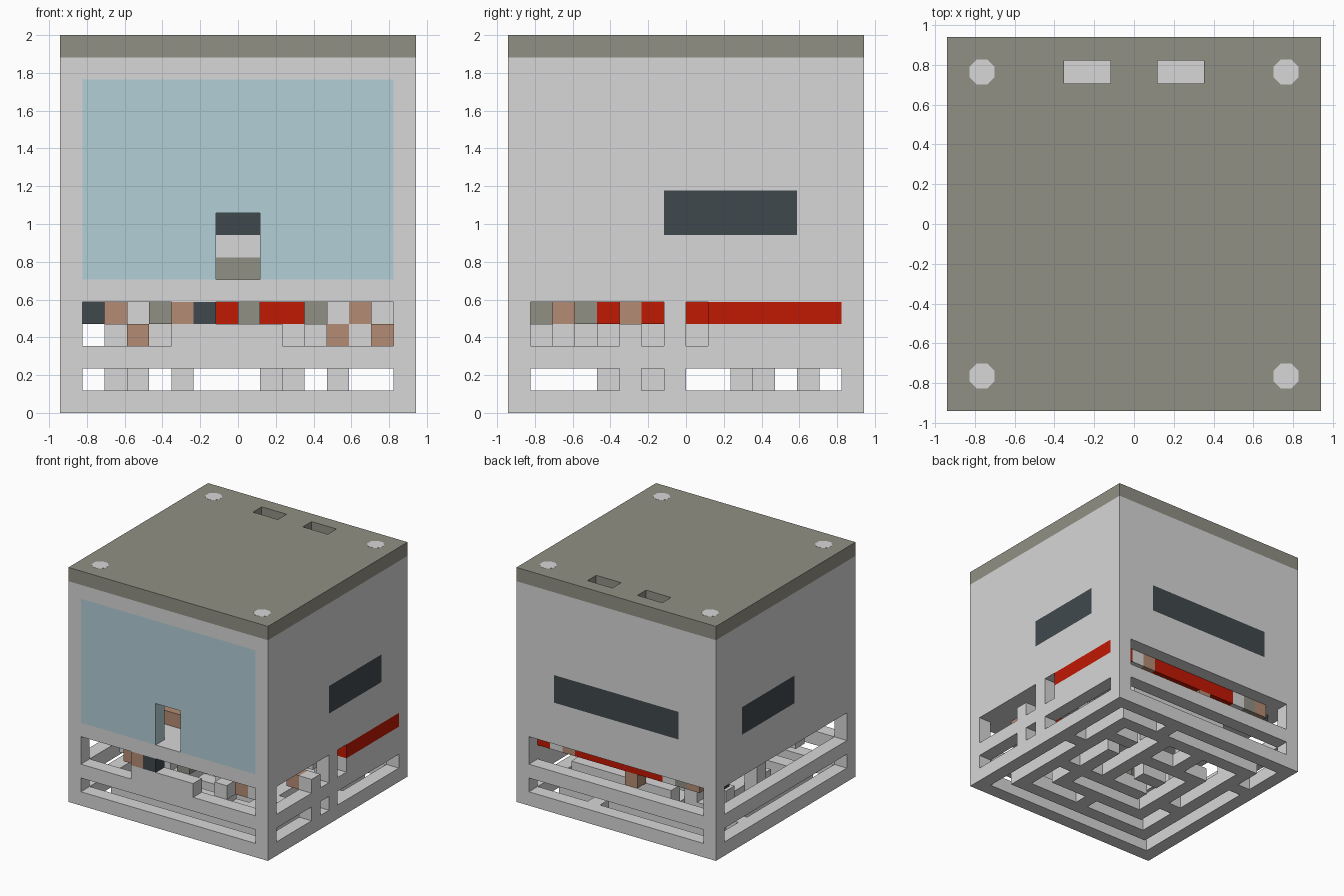
import bpy, bmesh, math
from itertools import product

if "Cube" in bpy.data.objects:
    bpy.data.objects.remove(bpy.data.objects["Cube"], do_unlink=True)

U = 2 / 17  # one block


def material(name, rgb):
    lin = [((c / 255 + 0.055) / 1.055) ** 2.4 for c in rgb] + [1]
    m = bpy.data.materials.new(name)
    m.use_nodes = True
    m.diffuse_color = lin
    m.node_tree.nodes["Principled BSDF"].inputs["Base Color"].default_value = lin
    return m


GREY = material("light grey", (215, 215, 215))
OLIVE = material("olive grey", (145, 144, 133))
TEAL = material("pale teal", (178, 207, 215))
DARK = material("dark slate", (64, 73, 77))
RED = material("red", (192, 24, 0))
BROWN = material("brown", (180, 140, 116))


def box(x, y, z):
    """Set of unit blocks filling the given (start, end) ranges."""
    return set(product(range(*x), range(*y), range(*z)))


def block(x, y, z0, z1):
    return box((x, x + 1), (y, y + 1), (z0, z1))


def build(name, cells, mat):
    """Turn a set of unit blocks into one skinned mesh."""
    bm = bmesh.new()
    verts = {}

    def vert(p):
        if p not in verts:
            verts[p] = bm.verts.new([c * U for c in p])
        return verts[p]

    for cell in cells:
        for axis, side in product(range(3), (0, 1)):
            near = list(cell)
            near[axis] += 2 * side - 1
            if tuple(near) in cells:
                continue
            a, b = (axis + 1) % 3, (axis + 2) % 3
            loop = []
            for da, db in ((0, 0), (1, 0), (1, 1), (0, 1)):
                p = list(cell)
                p[axis] += side
                p[a] += da
                p[b] += db
                loop.append(vert(tuple(p)))
            bm.faces.new(loop if side else loop[::-1])
    me = bpy.data.meshes.new(name)
    bm.to_mesh(me)
    bm.free()
    me.materials.append(mat)
    ob = bpy.data.objects.new(name, me)
    bpy.context.collection.objects.link(ob)


FULL, INNER = (-8, 8), (-7, 7)
FRONT, BACK, RIGHT, LEFT = (-8, -7), (7, 8), (-8, -7), (7, 8)

# Body with a hollow, floorless base storey
body = box(FULL, FULL, (0, 16)) - box(INNER, INNER, (0, 5))

# Slots in the front wall
for x, z in ((INNER, (1, 2)), (INNER, (4, 5)), ((-7, -3), (3, 4)), ((2, 7), (3, 4))):
    body -= box(x, FRONT, z)
# Slots in the back and the right wall
for z in ((1, 2), (3, 5)):
    body -= box(INNER, BACK, z) | box(RIGHT, INNER, z)
# Slots in the striped left wall, with two posts left standing
for y in ((-7, -3), (-2, -1)):
    body -= box(LEFT, y, (1, 2)) | box(LEFT, y, (3, 5))
body -= box(LEFT, (0, 7), (1, 2)) | box(LEFT, (0, 1), (3, 5)) | box(LEFT, (-7, -1), (4, 5))

# Maze of bars across the bottom
bars = [
    ((-6, 6), (-6, -5)), ((-6, -5), (-6, 6)), ((-6, 5), (5, 6)), ((5, 6), (-5, 6)),
    ((-7, -6), (3, 4)), ((2, 3), (6, 7)), ((6, 7), (1, 2)), ((-3, 4), (-4, -3)),
    ((0, 1), (-5, -4)), ((-4, -3), (-4, 3)), ((3, 4), (-3, 2)), ((-2, 3), (-2, -1)),
    ((1, 2), (-1, 5)), ((-3, 1), (2, 3)), ((-2, -1), (3, 5)), ((3, 5), (3, 4)),
    ((-5, -4), (-2, -1)), ((-2, 0), (0, 1)), ((4, 5), (-2, -1)),
]
for x, y in bars:
    body |= box(x, y, (0, 1))

# Short posts and beams inside the base
for x, y in ((-6, 3), (-5, -2), (-3, 2), (1, 2), (2, -2), (4, 3), (4, 5), (-3, 5), (1, -4)):
    body |= block(x, y, 1, 3)
for x, y in (((-3, 5), (5, 6)), ((2, 3), (-2, 3))):
    body |= box(x, y, (2, 3))

# Grey blocks in the upper level of the base
for x, y in ((-6, -5), (2, -2), (3, -7), (-1, -4), (5, -6), (5, 0)):
    body |= block(x, y, 3, 4)
body |= block(-4, -3, 3, 5)
for x, y in ((-5, -4), (4, -6), (6, 3), (5, 6), (-4, 6)):
    body |= block(x, y, 4, 5)

# Coloured blocks hanging from the ceiling
hanging = {
    "dark": (DARK, block(-7, 5, 4, 5) | block(-2, -8, 4, 5)),
    "brown": (BROWN, block(-6, 6, 4, 5) | block(-3, -8, 4, 5) | block(5, -6, 4, 5)
              | block(5, -3, 4, 5) | block(4, 6, 4, 5) | block(-5, -6, 3, 4)
              | block(4, -6, 3, 4) | block(6, -3, 3, 4) | block(-1, 6, 3, 4)),
    "olive": (OLIVE, block(-4, -6, 4, 5) | block(0, -7, 4, 5) | block(3, -1, 4, 5)
              | block(4, -5, 4, 5) | block(-5, 6, 4, 5)),
    "red": (RED, block(-1, -2, 4, 5) | box((1, 3), (-2, -1), (4, 5)) | block(4, -4, 4, 5)
            | block(5, -2, 4, 5) | block(5, 0, 4, 5) | block(6, 6, 4, 5)
            | box((-3, 4), (6, 7), (4, 5))),
}
for label, (mat, cells) in hanging.items():
    body -= cells
    build(label + "_hanging_blocks", cells, mat)

# Front window, with a doorway leading to a recess
door = box((-1, 1), FRONT, (6, 9))
window = box(INNER, FRONT, (6, 15))
body -= window | box((-4, 2), (-7, -3), (6, 9))
build("front_window", window - door, TEAL)

# Block standing in the recess
build("recess_block", box((-3, -1), (-5, -3), (6, 7)), BROWN)

# Inlaid panels and recess linings
inlays = {
    "right_dark_panel": (box(RIGHT, (-1, 5), (8, 10)), DARK),
    "left_dark_panel": (box(LEFT, (-1, 5), (8, 10)), DARK),
    "back_dark_panel": (box((-5, 5), BACK, (8, 10)), DARK),
    "left_red_stripe": (box(LEFT, (1, 7), (4, 5)), RED),
    "recess_top_band": (box((-4, 2), (-3, -2), (8, 9)), DARK),
    "recess_bottom_band": (box((-4, 2), (-3, -2), (6, 7)), OLIVE),
}
for name, (cells, mat) in inlays.items():
    body -= cells
    build(name, cells, mat)
build("body", body, GREY)

# Lid with two slots
lid = box(FULL, FULL, (16, 17))
for x in ((-3, -1), (1, 3)):
    lid -= box(x, (6, 7), (16, 17))
build("lid", lid, OLIVE)

# Flush eight-sided caps in the lid corners
for i, (sx, sy) in enumerate(product((-1, 1), (-1, 1))):
    bpy.ops.mesh.primitive_cylinder_add(vertices=8, radius=0.58 * U, depth=0.004,
                                        location=(sx * 6.5 * U, sy * 6.5 * U, 1.999),
                                        rotation=(0, 0, math.pi / 8))
    cap = bpy.context.object
    cap.name = "lid_cap_%d" % (i + 1)
    cap.data.materials.append(GREY)
